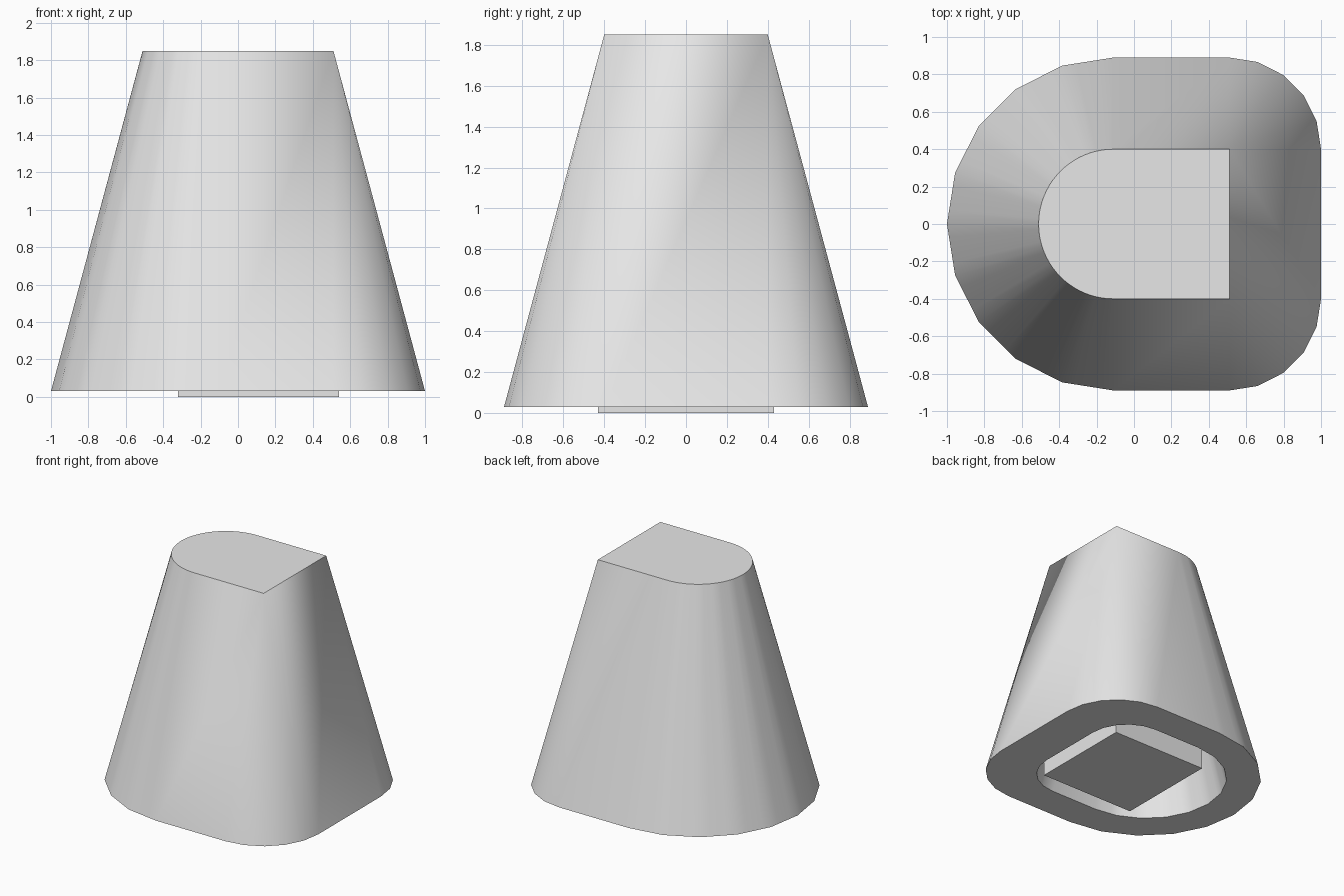
import bpy, bmesh, math

if "Cube" in bpy.data.objects:
    bpy.data.objects.remove(bpy.data.objects["Cube"], do_unlink=True)

GREY = (0.8, 0.8, 0.8, 1)
mat = bpy.data.materials.new("plain grey")
mat.use_nodes = True
mat.diffuse_color = GREY
mat.node_tree.nodes["Principled BSDF"].inputs["Base Color"].default_value = GREY


def finish(bm, name):
    bmesh.ops.remove_doubles(bm, verts=bm.verts, dist=0.0005)
    bmesh.ops.recalc_face_normals(bm, faces=bm.faces)
    mesh = bpy.data.meshes.new(name)
    bm.to_mesh(mesh)
    bm.free()
    mesh.materials.append(mat)
    obj = bpy.data.objects.new(name, mesh)
    bpy.context.collection.objects.link(obj)
    bpy.ops.object.select_all(action='DESELECT')
    obj.select_set(True)
    bpy.context.view_layer.objects.active = obj
    bpy.ops.object.shade_smooth_by_angle(angle=math.radians(30))
    return obj


def arc(cx, cy, radius, start, steps, sub, faceted):
    """Arc of 18 degree steps; a faceted arc keeps its subdivisions on the chords."""
    def at(k):
        a = math.radians(start + 18 * k)
        return cx + radius * math.cos(a), cy + radius * math.sin(a)
    pts = []
    for i in range(steps * sub + 1):
        k, t = divmod(i, sub)
        if faceted:
            (ax, ay), (bx, by) = at(k), at(k + 1)
            t /= sub
            pts.append((ax + (bx - ax) * t, ay + (by - ay) * t))
        else:
            pts.append(at(i / sub))
    return pts


def outline(offset, faceted):
    """D-shaped outline, round on -x, grown outward by offset."""
    return (arc(0.51, 0.4, offset, 0, 5, 1, faceted)
            + arc(-0.11, 0, 0.4 + offset, 90, 10, 4, faceted)
            + arc(0.51, -0.4, offset, 270, 5, 1, faceted))


def shrink(points, factor, shift):
    return [(x * factor + shift, y * factor) for x, y in points]


# Tapered shell: cavity ceiling, cavity rim, outer foot, top
foot = outline(0.49, True)
top = outline(0, False)
levels = [(shrink(top, 0.69, -0.03), 1.55), (shrink(foot, 0.69, -0.05), 0.03),
          (foot, 0.03), (top, 1.85)]
bm = bmesh.new()
rings = [[bm.verts.new((x, y, z)) for x, y in pts] for pts, z in levels]
for lower, upper in zip(rings, rings[1:]):
    for i in range(len(lower)):
        j = (i + 1) % len(lower)
        bm.faces.new((lower[i], lower[j], upper[j], upper[i]))
bm.faces.new(rings[0])
bm.faces.new(rings[-1])
finish(bm, "tapered_shell")

# Square post inside the cavity, standing slightly below the foot
bm = bmesh.new()
bmesh.ops.create_cube(bm, size=1)
bmesh.ops.scale(bm, vec=(0.86, 0.86, 0.9), verts=bm.verts)
bmesh.ops.translate(bm, vec=(0.11, 0, 0.45), verts=bm.verts)
finish(bm, "square_post")
